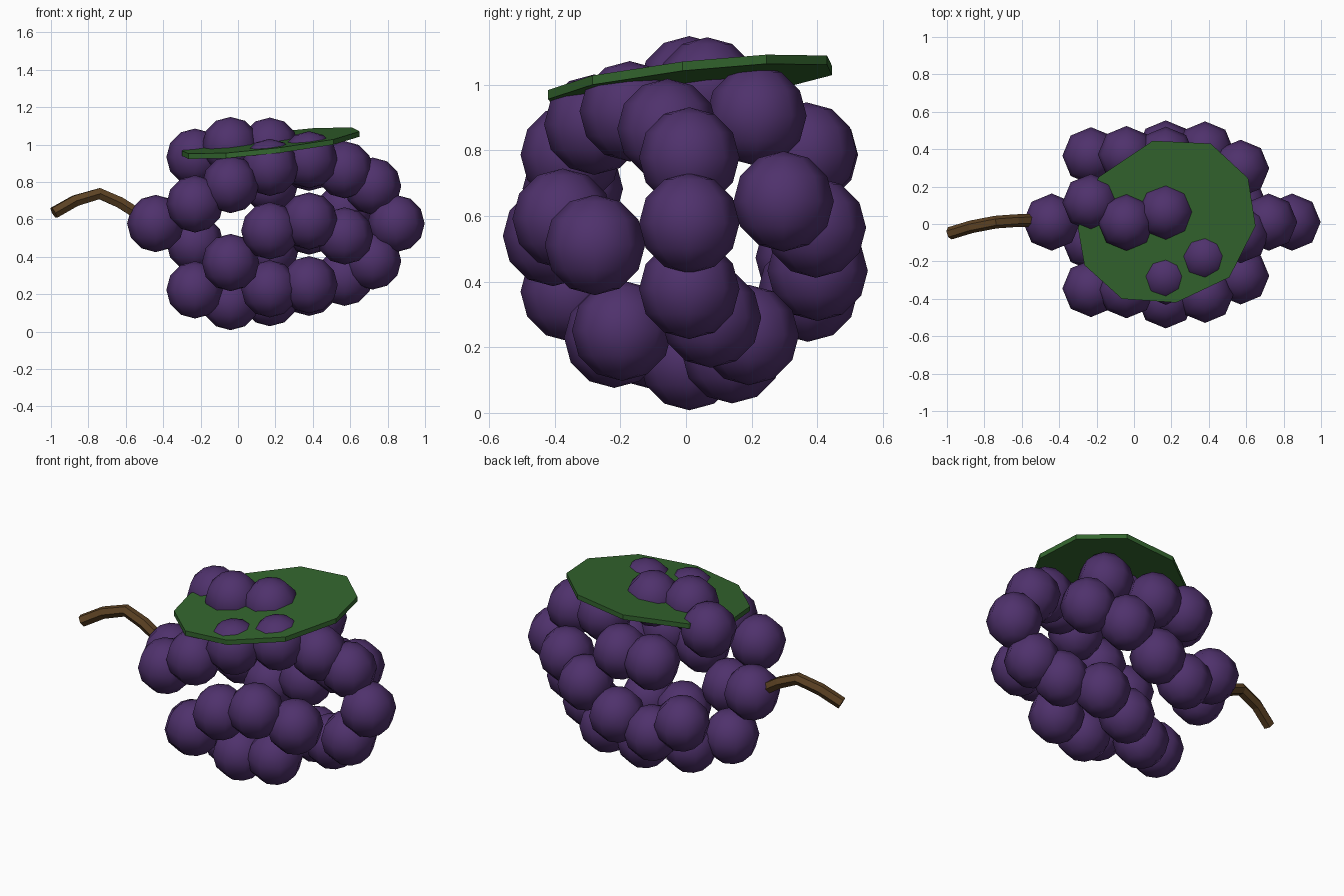
import bpy, bmesh, math
from mathutils import Matrix, Vector

if "Cube" in bpy.data.objects:
    bpy.data.objects.remove(bpy.data.objects["Cube"])


def material(name, rgb):
    m = bpy.data.materials.new(name)
    m.diffuse_color = (*rgb, 1)
    m.use_nodes = True
    m.node_tree.nodes["Principled BSDF"].inputs["Base Color"].default_value = m.diffuse_color
    return m


def make_object(name, bm, mat, smooth=False):
    bmesh.ops.recalc_face_normals(bm, faces=bm.faces)
    mesh = bpy.data.meshes.new(name)
    bm.to_mesh(mesh)
    bm.free()
    mesh.materials.append(mat)
    for p in mesh.polygons:
        p.use_smooth = smooth
    ob = bpy.data.objects.new(name, mesh)
    bpy.context.collection.objects.link(ob)
    return ob


purple = material("grape purple", (0.078, 0.031, 0.15))
green = material("leaf green", (0.033, 0.13, 0.027))
brown = material("stem brown", (0.107, 0.054, 0.017))

# Grapes: rings round a horizontal axis (x, count, ring radius, start angle)
R, CY, CZ = 0.153, 0.01, 0.578
rings = [
    (-0.44, 1, 0.0, 0), (-0.23, 4, 0.37, 73.5), (-0.04, 6, 0.417, 30),
    (0.17, 7, 0.417, 82.5), (0.38, 6, 0.386, -2), (0.57, 4, 0.295, 13),
    (0.72, 2, 0.20, 90), (0.845, 1, 0.0, 0),
]
bm = bmesh.new()
for x, n, r, start in rings:
    for i in range(n):
        a = math.radians(start) + math.tau * i / n
        pos = (x, CY + r * math.cos(a), CZ + r * math.sin(a))
        bmesh.ops.create_uvsphere(bm, u_segments=8, v_segments=6, radius=R,
                                  matrix=Matrix.Translation(pos))
make_object("grapes", bm, purple, smooth=True)

# Leaf: thin tilted ten-sided plate
outline = [(0.10, 0.445), (0.41, 0.43), (0.61, 0.245), (0.65, -0.01),
           (0.51, -0.285), (0.225, -0.42), (-0.065, -0.40), (-0.265, -0.22),
           (-0.30, -0.02), (-0.19, 0.25)]
bm = bmesh.new()
top = [bm.verts.new((x, y, 1.02 + 0.107 * (x - 0.17) + 0.10 * y)) for x, y in outline]
face = bm.faces.new(top)
ext = bmesh.ops.extrude_face_region(bm, geom=[face], use_keep_orig=True)
bmesh.ops.translate(bm, vec=(0, 0, -0.028),
                    verts=[v for v in ext["geom"] if isinstance(v, bmesh.types.BMVert)])
make_object("leaf", bm, green)

# Stem: six-sided tube along a bent path
path = [Vector(p) for p in [(-0.985, -0.05, 0.635), (-0.87, -0.015, 0.70),
                            (-0.74, 0.01, 0.738), (-0.63, 0.018, 0.69),
                            (-0.52, 0.02, 0.62)]]
bm = bmesh.new()
loops = []
for i, p in enumerate(path):
    t = (path[min(i + 1, len(path) - 1)] - path[max(i - 1, 0)]).normalized()
    side = t.cross(Vector((0, 0, 1))).normalized()
    up = side.cross(t)
    loops.append([bm.verts.new(p + 0.034 * (math.cos(k * math.tau / 6) * side
                                            + math.sin(k * math.tau / 6) * up))
                  for k in range(6)])
for a, b in zip(loops, loops[1:]):
    for k in range(6):
        bm.faces.new((a[k], a[(k + 1) % 6], b[(k + 1) % 6], b[k]))
bm.faces.new(loops[0])
bm.faces.new(loops[-1])
make_object("stem", bm, brown)
